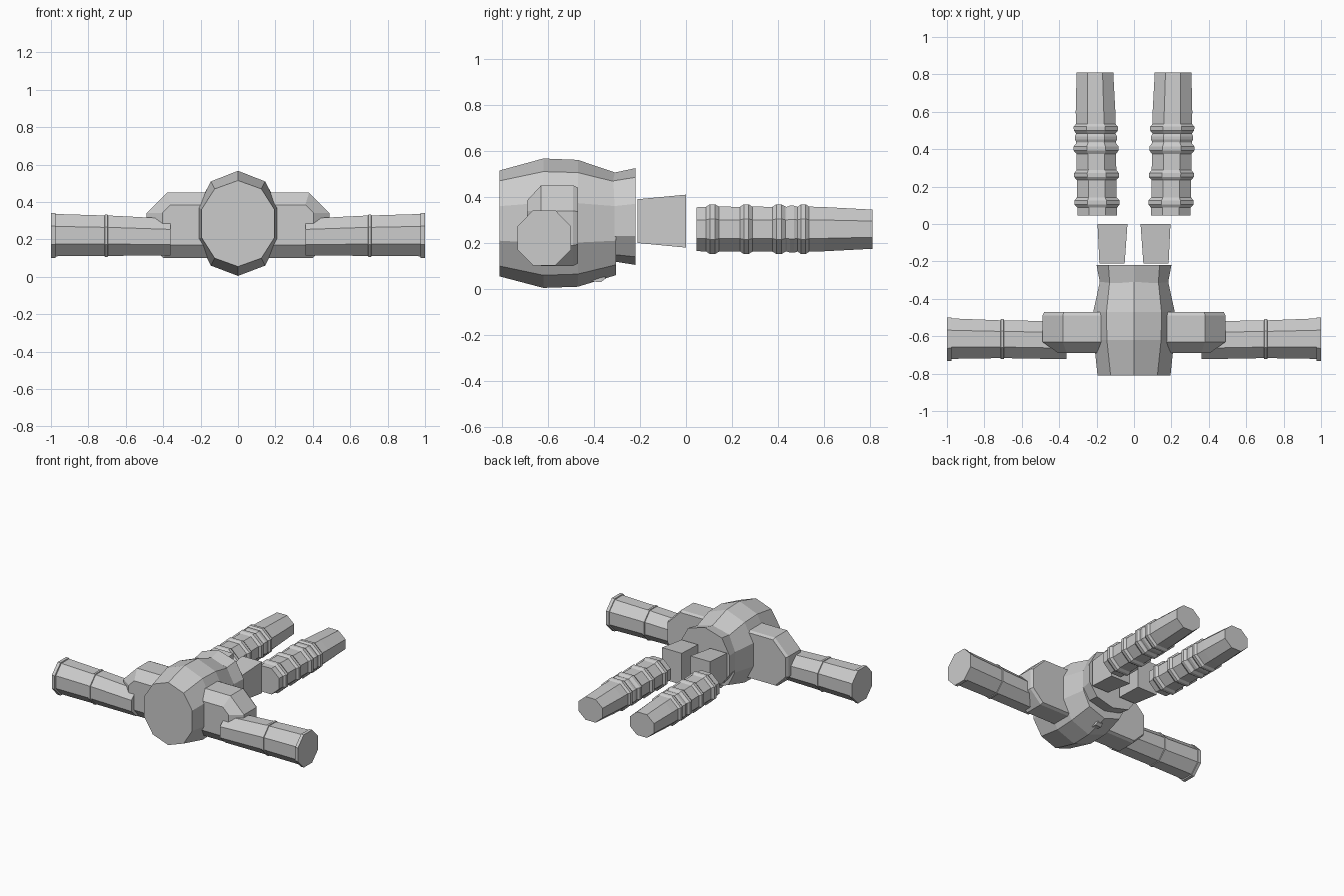
import bpy, bmesh
from math import cos, sin, pi

if "Cube" in bpy.data.objects:
    bpy.data.objects.remove(bpy.data.objects["Cube"])


def loft(name, rings, mirror=False):
    """Skin a series of equal-length point rings and cap both ends."""
    bm = bmesh.new()
    loops = [[bm.verts.new(p) for p in ring] for ring in rings]
    n = len(loops[0])
    for a, b in zip(loops, loops[1:]):
        for i in range(n):
            j = (i + 1) % n
            bm.faces.new((a[i], a[j], b[j], b[i]))
    bm.faces.new(loops[0])
    bm.faces.new(loops[-1])
    bmesh.ops.recalc_face_normals(bm, faces=bm.faces)
    me = bpy.data.meshes.new(name)
    bm.to_mesh(me)
    bm.free()
    ob = bpy.data.objects.new(name, me)
    bpy.context.collection.objects.link(ob)
    if mirror:
        ob.modifiers.new("mirror", 'MIRROR')
    return ob


def octagon(hw, hh):
    """Flat-topped octagon with the given half width and half height."""
    k = 1 / cos(pi / 8)
    return [(hw * k * cos(pi / 8 + i * pi / 4), hh * k * sin(pi / 8 + i * pi / 4)) for i in range(8)]


def decagon(y, half):
    """Body cross-section from its right half, top to bottom."""
    left = [(-x, z) for x, z in half[-2:0:-1]]
    return [(x, y, z) for x, z in half + left]


def rect(y, x0, x1, z0, z1):
    return [(x0, y, z0), (x1, y, z0), (x1, y, z1), (x0, y, z1)]


# Body
front = [(0, .515), (.125, .47), (.195, .36), (.195, .21), (.125, .1), (0, .055)]
wide = [(0, .567), (.145, .51), (.215, .375), (.215, .2), (.145, .06), (0, .005)]
wide2 = [(0, .561), (.147, .506), (.218, .373), (.218, .202), (.147, .065), (0, .01)]
rear = [(0, .505), (.13, .465), (.182, .36), (.182, .21), (.13, .105), (0, .06)]
loft("body", [decagon(-.81, front), decagon(-.62, wide),
              decagon(-.47, wide2), decagon(-.305, rear)])

# Flared waist behind the body
waist_a = [(0, .505), (.13, .47), (.182, .36), (.182, .23), (.13, .15), (0, .12)]
waist_b = [(0, .525), (.137, .485), (.2, .37), (.2, .23), (.137, .14), (0, .105)]
loft("waist", [decagon(-.315, waist_a), decagon(-.22, waist_b)])

# Small catch under the body
loft("belly_catch", [rect(-.41, -.02, .02, .033, .06), rect(-.37, -.025, .025, .03, .065),
                     rect(-.35, -.02, .02, .045, .07)])

# Shoulders: bevelled plates
outer = [(.15, .45), (.38, .45), (.49, .34), (.49, .19), (.4, .1), (.15, .1)]
back = [(.15, .44), (.376, .44), (.48, .336), (.48, .194), (.396, .11), (.15, .11)]
face = [(.15, .385), (.36, .385), (.405, .34), (.405, .215), (.36, .17), (.15, .17)]
loft("shoulders", [[(x, y, z) for x, z in pts] for y, pts in
                   ((-.69, face), (-.63, outer), (-.49, outer), (-.47, back))], True)

# Arms: (x, half depth, half height, centre y, centre z)
arm = [(.36, .101, .098, -.622, .213), (.695, .101, .108, -.616, .22),
       (.697, .107, .113, -.616, .22), (.712, .107, .113, -.616, .22),
       (.714, .101, .108, -.616, .22), (.975, .108, .113, -.613, .223),
       (.977, .116, .12, -.616, .222), (1.0, .117, .12, -.616, .222)]
loft("arms", [[(x, cy + a, cz + b) for a, b in octagon(w, h)] for x, w, h, cy, cz in arm], True)

# Hip blocks
loft("hip_blocks", [rect(-.21, .05, .185, .2, .39), rect(0, .035, .195, .18, .41)], True)

# Legs: raised bands along a tapering octagonal tube
prof = [(.045, .106, .095)]
for y0, y1, w, h in ((.087, .143, .121, .108), (.235, .288, .12, .108), (.375, .432, .12, .108),
                     (.438, .482, .112, .102), (.485, .535, .118, .108)):
    d = (y1 - y0) * .3
    prof += [(y0, .106, .097), (y0 + d, w, h), (y1 - d, w, h), (y1, .106, .098)]
prof += [(.6, .106, .096), (.81, .098, .085)]
loft("legs", [[(.196 + .016 * y + a, y, .26 + b) for a, b in octagon(w, h)]
              for y, w, h in prof], True)
